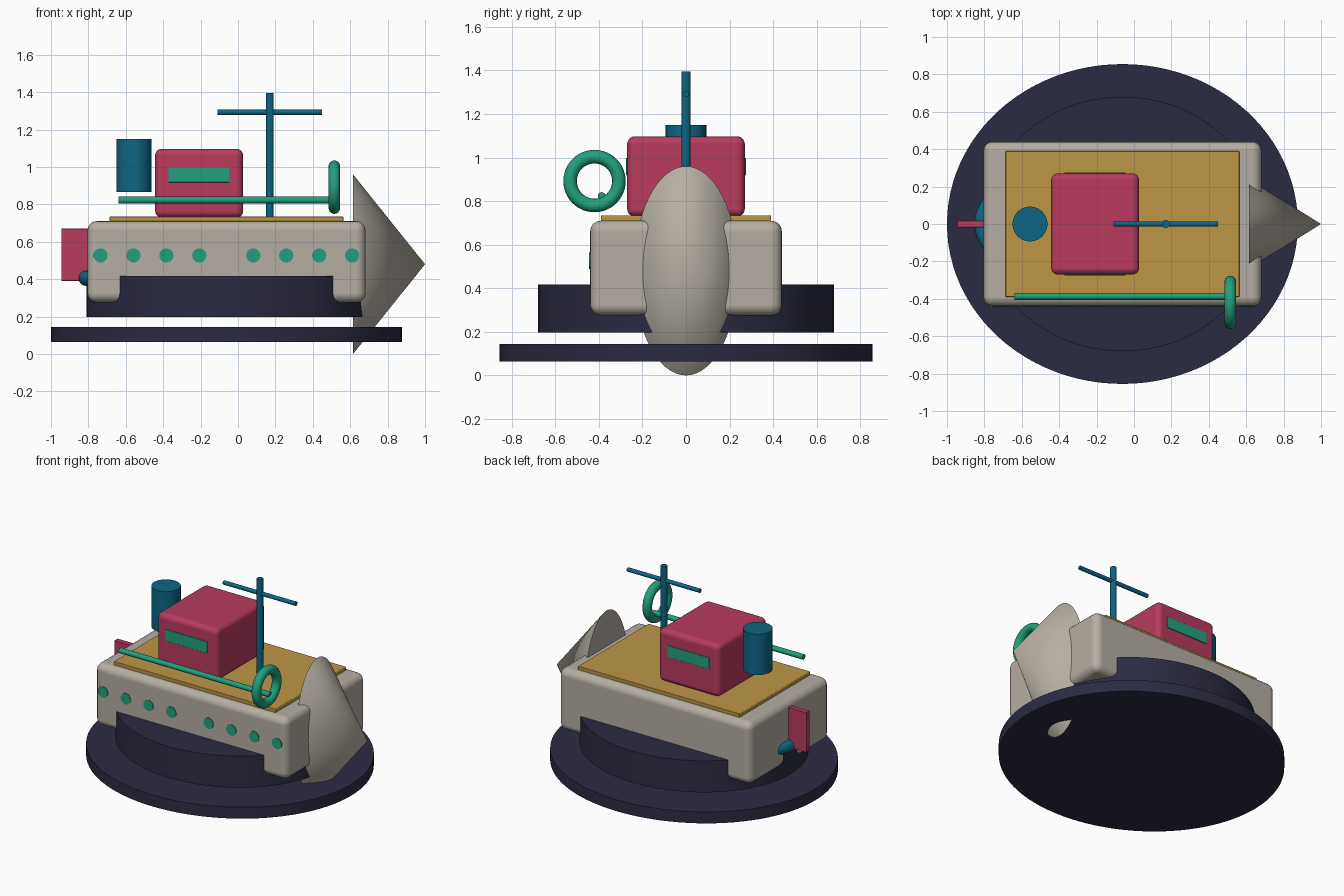
import bpy
from math import radians, pi

if "Cube" in bpy.data.objects:
    bpy.data.objects.remove(bpy.data.objects["Cube"], do_unlink=True)


def paint(name, hex_code):
    """Flat material from an sRGB hex code, stored as linear values."""
    srgb = [int(hex_code[i:i + 2], 16) / 255 for i in (0, 2, 4)]
    col = [c / 12.92 if c < 0.04 else ((c + 0.055) / 1.055) ** 2.4 for c in srgb] + [1]
    m = bpy.data.materials.new(name)
    m.use_nodes = True
    m.diffuse_color = col
    m.node_tree.nodes["Principled BSDF"].inputs["Base Color"].default_value = col
    return m


GREY = paint("hull grey", "B5AEA3")
RED = paint("cabin red", "B83B5E")
GREEN = paint("trim green", "22A07E")
BLUE = paint("mast blue", "0D6685")
GOLD = paint("deck gold", "BC9646")
NAVY = paint("base navy", "2B2B42")


def finish(name, mat):
    ob = bpy.context.object
    ob.name = name
    ob.data.materials.append(mat)
    bpy.ops.object.transform_apply(location=False, rotation=True, scale=True)
    bpy.ops.object.shade_smooth_by_angle(angle=radians(35))
    return ob


def box(name, mat, x, y, z, bevel=0.0):
    """Box from (min, max) ranges, with optional rounded edges."""
    ranges = (x, y, z)
    bpy.ops.mesh.primitive_cube_add(size=1, location=[(a + b) / 2 for a, b in ranges])
    bpy.context.object.scale = [b - a for a, b in ranges]
    ob = finish(name, mat)
    if bevel:
        mod = ob.modifiers.new("rounding", 'BEVEL')
        mod.width = bevel
        mod.segments = 5
        mod.harden_normals = True
    return ob


def cylinder(name, mat, loc, radius, depth, axis='Z', stretch=1.0, sides=48):
    rot = {'X': (0, pi / 2, 0), 'Y': (pi / 2, 0, 0), 'Z': (0, 0, 0)}[axis]
    bpy.ops.mesh.primitive_cylinder_add(vertices=sides, radius=radius, depth=depth,
                                        location=loc, rotation=rot)
    bpy.context.object.scale.x = stretch
    return finish(name, mat)


def ring(name, mat, loc, major, minor, rot=(0, 0, 0)):
    bpy.ops.mesh.primitive_torus_add(major_radius=major, minor_radius=minor, location=loc,
                                     rotation=rot, major_segments=48, minor_segments=16)
    return finish(name, mat)


# Oval base and plinth
cylinder("base_disc", NAVY, (-0.062, 0, 0.105), 0.855, 0.08, stretch=1.097, sides=96)
cylinder("plinth", NAVY, (-0.062, 0, 0.308), 0.68, 0.22, stretch=1.1, sides=96)

# Hull, deck and pointed bow
box("hull", GREY, (-0.805, 0.682), (-0.44, 0.44), (0.275, 0.71), 0.05)
box("deck", GOLD, (-0.687, 0.563), (-0.39, 0.39), (0.69, 0.735), 0.005)
bpy.ops.mesh.primitive_cone_add(vertices=64, radius1=0.48, radius2=0, depth=0.385,
                                location=(0.8075, 0, 0.48), rotation=(0, pi / 2, 0))
bpy.context.object.scale.y = 0.5
finish("bow", GREY)

# Cabin with a window strip on each side
box("cabin", RED, (-0.443, 0.027), (-0.27, 0.27), (0.73, 1.097), 0.035)
for side, label in ((-1, "right"), (1, "left")):
    y = side * 0.271
    box("window_" + label, GREEN, (-0.372, -0.045), (y - 0.004, y + 0.004), (0.918, 0.998), 0.003)

# Funnel and mast
cylinder("funnel", BLUE, (-0.556, 0, 1.008), 0.093, 0.285)
cylinder("mast", BLUE, (0.17, 0, 1.06), 0.021, 0.67, sides=24)
cylinder("yard", BLUE, (0.17, 0, 1.292), 0.014, 0.56, 'X', sides=24)

# Rail and life ring on the right side
cylinder("rail", GREEN, (-0.06, -0.387, 0.823), 0.018, 1.16, 'X', sides=24)
ring("life_ring", GREEN, (0.515, -0.42, 0.892), 0.112, 0.031, (0, pi / 2, 0))

# Portholes along the right side, in two groups of four
for group, start in enumerate((-0.735, 0.082)):
    for i in range(4):
        cylinder(f"porthole_{group * 4 + i + 1}", GREEN, (start + i * 0.176, -0.44, 0.527),
                 0.038, 0.009, 'Y', sides=32)

# Rudder and propeller ring at the stern
box("rudder", RED, (-0.945, -0.79), (-0.019, 0.019), (0.39, 0.67), 0.004)
ring("propeller_ring", BLUE, (-0.642, 0, 0.405), 0.17, 0.041)
